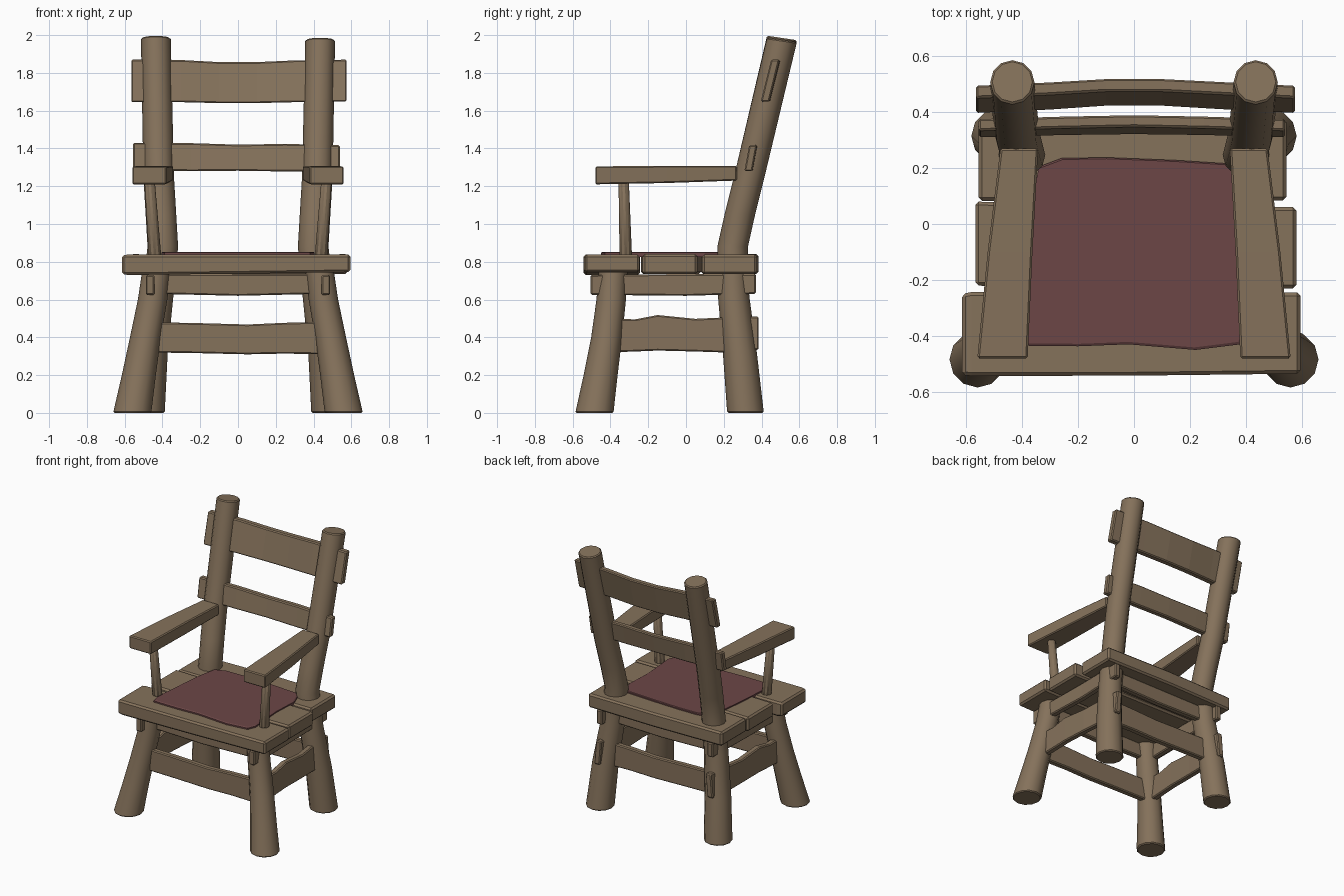
import bpy, bmesh, math
from mathutils import Vector


def material(name, rgb):
    m = bpy.data.materials.new(name)
    m.diffuse_color = (*rgb, 1)
    return m


WOOD = material("brown wood", (0.235, 0.168, 0.105))
PAD = material("dark red leather", (0.15, 0.062, 0.062))


def loft(name, rings, mat=WOOD, bevel=0.0, smooth=False):
    """Skin a row of equal rings and cap both ends."""
    bm = bmesh.new()
    vs = [[bm.verts.new(p) for p in r] for r in rings]
    n = len(rings[0])
    for a, b in zip(vs, vs[1:]):
        for i in range(n):
            j = (i + 1) % n
            bm.faces.new((a[i], a[j], b[j], b[i]))
    bm.faces.new(vs[0])
    bm.faces.new(vs[-1])
    bmesh.ops.recalc_face_normals(bm, faces=bm.faces)
    me = bpy.data.meshes.new(name)
    bm.to_mesh(me)
    bm.free()
    me.materials.append(mat)
    ob = bpy.data.objects.new(name, me)
    bpy.context.collection.objects.link(ob)
    if bevel:
        mod = ob.modifiers.new("edge", "BEVEL")
        mod.width = bevel
        mod.segments = 1
        mod.limit_method = 'ANGLE'
        mod.angle_limit = math.radians(40)
    if smooth:
        bpy.ops.object.select_all(action='DESELECT')
        ob.select_set(True)
        bpy.context.view_layer.objects.active = ob
        bpy.ops.object.shade_smooth_by_angle(angle=math.radians(40))
    return ob


def log(name, path, sides=12, tilt=0.0):
    """Round log through (x, y, z, radius) points; tilt slopes the top cut."""
    rings = []
    for k, (x, y, z, r) in enumerate(path):
        t = tilt if k == len(path) - 1 else 0
        ring = []
        for i in range(sides):
            a = 2 * math.pi * i / sides
            dy = r * math.sin(a)
            ring.append((x + r * math.cos(a), y + dy, z - t * dy))
        rings.append(ring)
    return loft(name, rings, bevel=0.007, smooth=True)


def board(name, axis, stations, bevel=0.007):
    """Board along an axis. Station: (u, low centre, high centre, thickness, z0, z1)."""
    rings = []
    for u, c0, c1, t, z0, z1 in stations:
        pts = [(c0 - t / 2, z0), (c0 + t / 2, z0), (c1 + t / 2, z1), (c1 - t / 2, z1)]
        rings.append([(u, c, z) if axis == 'x' else (c, u, z) for c, z in pts])
    return loft(name, rings, bevel=bevel)


for s, side in ((-1, "left"), (1, "right")):
    # back legs running up into the back posts
    top = 1.985 if s < 0 else 1.975
    log(f"back_post_{side}", [
        (s * .485, .315, 0, .097), (s * .462, .285, .32, .09), (s * .425, .252, .62, .083),
        (s * .398, .247, .88, .081), (s * .408, .285, 1.05, .081), (s * .42, .335, 1.25, .081),
        (s * .435, .508, top, .079)], tilt=.15)
    # splayed front legs
    log(f"front_leg_{side}", [
        (s * .56, -.485, 0, .101), (s * .525, -.452, .2, .09), (s * .49, -.42, .4, .082),
        (s * .452, -.396, .6, .078), (s * .43, -.385, .76, .076)])
    # arm supports
    log(f"arm_support_{side}", [
        (s * .437, -.318, .8, .036), (s * .468, -.33, 1.23, .03)], sides=8)
    # armrests, narrowing to the back
    board(f"armrest_{side}", 'y', [
        (-.48, s * .47, s * .47, .18, 1.21, 1.305),
        (-.1, s * .443, s * .443, .16, 1.217, 1.308),
        (.27, s * .41, s * .41, .135, 1.23, 1.308)])
    # upper side rails, poking through the legs
    board(f"side_rail_{side}", 'y', [
        (-.505, s * .465, s * .465, .045, .625, .73),
        (0, s * .45, s * .45, .045, .62, .735),
        (.37, s * .455, s * .455, .045, .63, .735)])
    # lower side stretchers with a wavy top
    board(f"side_stretcher_{side}", 'y', [
        (-.42, s * .485, s * .485, .045, .32, .5),
        (-.27, s * .482, s * .482, .045, .325, .495),
        (-.15, s * .48, s * .48, .045, .33, .518),
        (.05, s * .475, s * .475, .045, .325, .498),
        (.2, s * .468, s * .462, .045, .32, .505),
        (.385, s * .465, s * .45, .045, .335, .51)])

# front and back rails and stretchers
for y, side, w in ((-.395, "front", .43), (.265, "back", .42)):
    board(f"{side}_rail", 'x', [
        (-w, y, y, .045, .63, .735), (0, y, y, .045, .62, .735), (w, y, y, .045, .63, .735)])
    ys = y - .02 if y < 0 else y + .015
    board(f"{side}_stretcher", 'x', [
        (-w - .03, ys, ys, .045, .32, .48), (-.2, ys, ys, .045, .316, .475),
        (.05, ys, ys, .045, .31, .468), (.25, ys, ys, .045, .314, .477),
        (w + .03, ys, ys, .045, .31, .482)])

# seat boards running side to side
board("seat_board_front", 'x', [
    (-.615, -.395, -.395, .29, .735, .835), (-.58, -.393, -.393, .3, .73, .838),
    (0, -.393, -.393, .298, .737, .838), (.595, -.39, -.39, .29, .745, .838)], .012)
board("seat_board_middle", 'x', [
    (-.567, -.07, -.07, .3, .735, .84), (0, -.085, -.085, .305, .735, .838),
    (.58, -.085, -.085, .29, .735, .84)], .012)
board("seat_board_back", 'x', [
    (-.555, .228, .228, .29, .735, .838), (0, .232, .232, .305, .735, .84),
    (.545, .23, .23, .29, .735, .838)], .012)

# thin leather pad with rounded, uneven outline
outline = [(-.39, -.435), (-.2, -.437), (-.02, -.43), (.22, -.45), (.38, -.43), (.405, -.37),
           (.385, -.1), (.395, .1), (.35, .215), (.15, .228), (-.1, .238), (-.26, .235),
           (-.34, .205), (-.365, .08), (-.385, -.1), (-.405, -.36)]
loft("seat_pad", [[(x, y, .825) for x, y in outline], [(x, y, .848) for x, y in outline],
                  [(x * .98, y * .98, .853) for x, y in outline]], PAD)

# bowed, leaning back slats
board("upper_back_slat", 'x', [
    (-.565, .418, .473, .045, 1.645, 1.87), (-.3, .43, .485, .045, 1.645, 1.868),
    (-.1, .444, .497, .045, 1.64, 1.857), (.1, .444, .497, .045, 1.64, 1.857),
    (.3, .432, .487, .045, 1.645, 1.866), (.575, .418, .473, .045, 1.648, 1.87)])
board("lower_back_slat", 'x', [
    (-.555, .33, .355, .042, 1.285, 1.43), (-.25, .338, .364, .042, 1.28, 1.428),
    (0, .341, .369, .042, 1.282, 1.42), (.25, .338, .364, .042, 1.278, 1.424),
    (.54, .33, .355, .042, 1.28, 1.417)])
